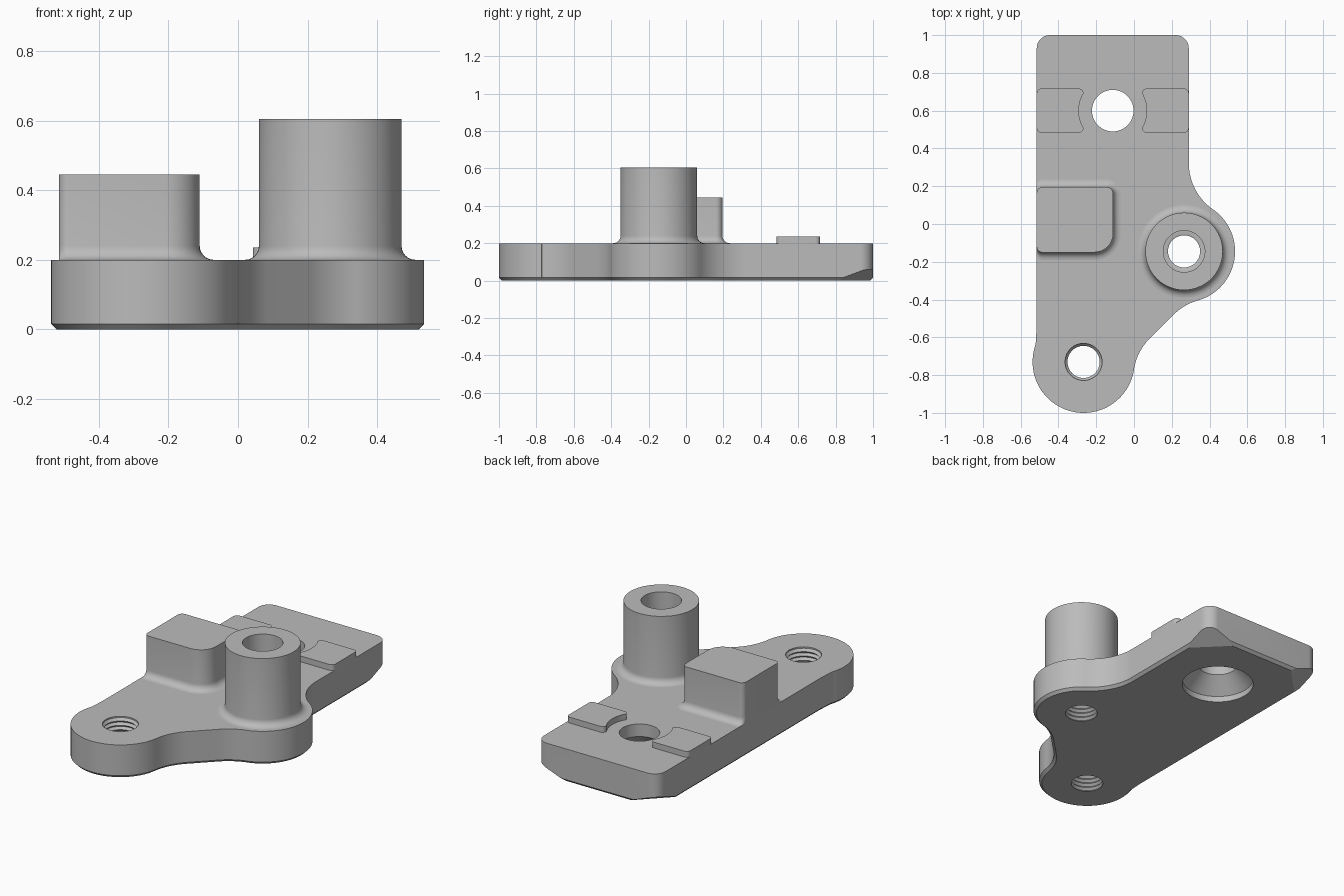
import bpy, bmesh
from math import radians, cos, sin
from mathutils import Vector

old = bpy.data.objects.get("Cube")
if old:
    bpy.data.objects.remove(old, do_unlink=True)

GREY = (0.5, 0.5, 0.5, 1)
mat = bpy.data.materials.new("plain grey")
mat.use_nodes = True
mat.diffuse_color = GREY
mat.node_tree.nodes["Principled BSDF"].inputs["Base Color"].default_value = GREY

TOP = 0.2                      # plate thickness
LEFT, RIGHT = -0.515, 0.29     # straight plate sides
MID = (LEFT + RIGHT) / 2
FOOT = (-0.267, -0.73)         # front lobe centre
POST = (0.265, -0.145)         # side lobe and post centre
SCREW = (MID, 0.6)             # countersunk hole centre


def arc(c, r, a0, a1, n=16):
    angles = [radians(a0 + (a1 - a0) * i / n) for i in range(n + 1)]
    return [(c[0] + r * cos(a), c[1] + r * sin(a)) for a in angles]


def circle(c, r, n=64):
    return arc(c, r, 0, 360, n)[:-1]


def rounded_rect(x0, x1, y0, y1, radii, n=8):
    """Corner radii run from front right, anticlockwise."""
    a, b, c, d = radii
    return (arc((x1 - a, y0 + a), a, -90, 0, n) + arc((x1 - b, y1 - b), b, 0, 90, n)
            + arc((x0 + c, y1 - c), c, 90, 180, n) + arc((x0 + d, y0 + d), d, 180, 270, n))


def inset(loop, d):
    out = []
    for i, p in enumerate(loop):
        t = Vector(loop[(i + 1) % len(loop)]) - Vector(loop[i - 1])
        t.normalize()
        out.append((p[0] - t.y * d, p[1] + t.x * d))
    return out


def loft(name, levels):
    """Closed solid through matching loops, given as (loop, z) from the bottom up."""
    bm = bmesh.new()
    rings = [[bm.verts.new((x, y, z)) for x, y in loop] for loop, z in levels]
    bm.faces.new(rings[0][::-1])
    bm.faces.new(rings[-1])
    n = len(rings[0])
    for low, high in zip(rings, rings[1:]):
        for i in range(n):
            j = (i + 1) % n
            bm.faces.new((low[i], low[j], high[j], high[i]))
    bmesh.ops.recalc_face_normals(bm, faces=bm.faces)
    mesh = bpy.data.meshes.new(name)
    bm.to_mesh(mesh)
    bm.free()
    mesh.materials.append(mat)
    ob = bpy.data.objects.new(name, mesh)
    bpy.context.collection.objects.link(ob)
    return ob


def lathe(name, c, profile):
    return loft(name, [(circle(c, r), z) for r, z in profile])


def activate(ob):
    bpy.ops.object.select_all(action='DESELECT')
    ob.select_set(True)
    bpy.context.view_layer.objects.active = ob


def cut(ob, *cutters):
    activate(ob)
    for tool in cutters:
        mod = ob.modifiers.new("hole", 'BOOLEAN')
        mod.operation, mod.solver, mod.object = 'DIFFERENCE', 'EXACT', tool
        bpy.ops.object.modifier_apply(modifier=mod.name)


def fillet(r, n=6):
    """(offset, height) steps of a concave quarter round, from the bottom up."""
    return [(r - r * sin(radians(90 * i / n)), r - r * cos(radians(90 * i / n)))
            for i in range(n + 1)]


# Plate outline: two lobes blended into a rectangle
outline = (arc(FOOT, 0.27, 160, 351.2, 48)
           + arc((0.296, -0.817), 0.3, 171.2, 135)
           + arc((0.421, -0.693), 0.3, 135, 105.9)
           + arc(POST, 0.27, -74.1, 55.2, 36)[1:-1]
           + arc((RIGHT + 0.3, 0.323), 0.3, 235.2, 180)
           + arc((RIGHT - 0.07, 0.93), 0.07, 0, 90, 12)
           + arc((LEFT + 0.07, 0.93), 0.07, 90, 180, 12)
           + [(LEFT, -0.53), (LEFT - 0.003, -0.59)])
plate = loft("base_plate", [(inset(outline, 0.016), 0), (outline, 0.016), (outline, TOP)])

# Sloped cuts under the two back corners
bm = bmesh.new()
bm.from_mesh(plate.data)
for side in (1, -1):
    point = (MID + side * (RIGHT - MID), 0.93, 0.05)
    res = bmesh.ops.bisect_plane(bm, geom=bm.verts[:] + bm.edges[:] + bm.faces[:],
                                 plane_co=point, plane_no=(side * 0.375, 0.375, -1),
                                 clear_outer=True)
    edges = [e for e in res["geom_cut"] if isinstance(e, bmesh.types.BMEdge)]
    bmesh.ops.contextual_create(bm, geom=edges)
bmesh.ops.recalc_face_normals(bm, faces=bm.faces)
bm.to_mesh(plate.data)
bm.free()

# Hole cutters: threads are stacked V grooves
PITCH = 0.026
thread = [(0.098 if i % 2 else 0.085, -0.03 + i * PITCH / 2) for i in range(17)]
foot_cutter = lathe("foot_thread_cutter", FOOT, thread + [(0.098, 0.192), (0.098, 0.3)])
post_cutter = lathe("post_hole_cutter", POST, thread + [(0.09, 0.18), (0.11, 0.181), (0.11, 0.7)])
screw_cutter = lathe("countersink_cutter", SCREW,
                     [(0.2, -0.1), (0.2, 0.035), (0.11, 0.125), (0.11, 0.3)])
pad_cutter = lathe("pad_relief_cutter", SCREW, [(0.18, 0.1), (0.18, 0.3)])
cut(plate, foot_cutter, post_cutter, screw_cutter)

# Hollow post with a filleted foot
post = lathe("hollow_post", POST,
             [(0.205 + d, TOP + h) for d, h in fillet(0.04)] + [(0.205, 0.605)])
cut(post, post_cutter)

# Stop block, flush with the plate side and filleted on the others
levels = []
for d, h in fillet(0.04) + [(0, 0.445 - TOP)]:
    radii = (0.1 + d, 0.035 + d, 0.03, 0.03)
    levels.append((rounded_rect(LEFT, -0.11 + d, -0.15 - d, 0.195 + d, radii), TOP + h))
block = loft("stop_block", levels)

# Thin pads on both sides of the screw hole
pads = []
for name, x0, x1 in (("left_pad", MID + 0.155, RIGHT), ("right_pad", LEFT, MID - 0.155)):
    shape = rounded_rect(x0, x1, 0.483, 0.717, (0.025,) * 4)
    pad = loft(name, [(shape, TOP), (shape, 0.235)])
    cut(pad, pad_cutter)
    pads.append(pad)

for tool in (foot_cutter, post_cutter, screw_cutter, pad_cutter):
    bpy.data.objects.remove(tool, do_unlink=True)

for ob in [plate, post, block] + pads:
    activate(ob)
    bpy.ops.object.shade_smooth_by_angle(angle=radians(25))
